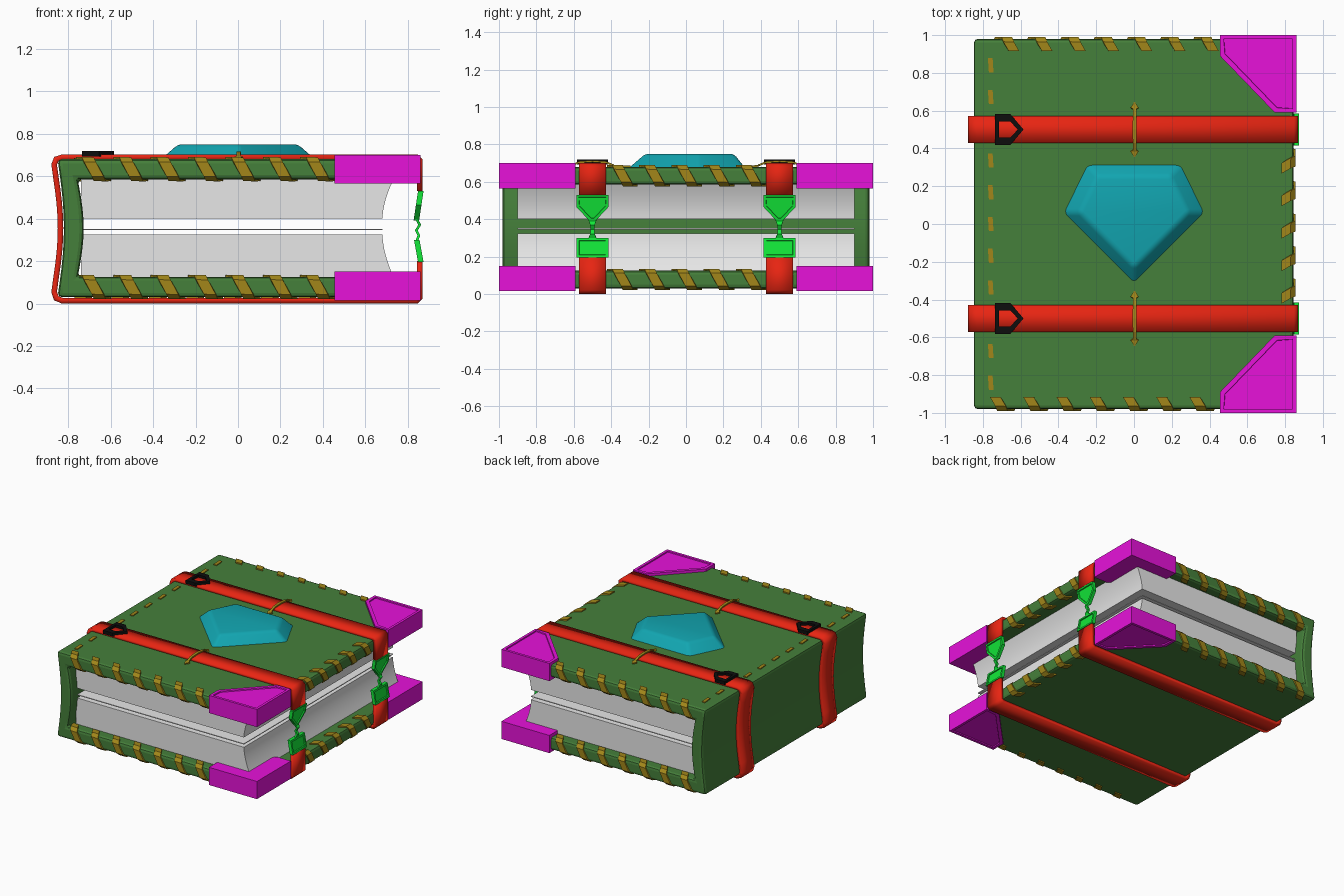
import bpy, bmesh, math
from mathutils import Vector

cube = bpy.data.objects.get("Cube")
if cube:
    bpy.data.objects.remove(cube, do_unlink=True)


def material(name, rgb):
    m = bpy.data.materials.new(name)
    m.use_nodes = True
    m.diffuse_color = (*rgb, 1)
    m.node_tree.nodes["Principled BSDF"].inputs["Base Color"].default_value = (*rgb, 1)
    return m


GREEN = material("cover green", (0.06, 0.215, 0.043))
RED = material("strap red", (0.8, 0.018, 0.006))
MAGENTA = material("corner magenta", (0.8, 0.006, 0.7))
PAGE = material("page grey", (0.8, 0.8, 0.8))
GOLD = material("stitch gold", (0.36, 0.24, 0.01))
TEAL = material("gem teal", (0.006, 0.38, 0.44))
CLASP = material("clasp green", (0.006, 0.8, 0.04))
BLACK = material("buckle black", (0.004, 0.004, 0.004))


def finish(bm, name, mat, smooth=None, thick=0):
    """Turn a bmesh into an object, optionally thickened and smoothed."""
    bmesh.ops.recalc_face_normals(bm, faces=bm.faces)
    mesh = bpy.data.meshes.new(name)
    bm.to_mesh(mesh)
    bm.free()
    mesh.materials.append(mat)
    ob = bpy.data.objects.new(name, mesh)
    bpy.context.collection.objects.link(ob)
    if smooth:
        bpy.ops.object.select_all(action="DESELECT")
        ob.select_set(True)
        bpy.context.view_layer.objects.active = ob
        bpy.ops.object.shade_smooth_by_angle(angle=math.radians(smooth))
    if thick:
        mod = ob.modifiers.new("thickness", "SOLIDIFY")
        mod.thickness, mod.offset, mod.use_even_offset = thick, 0, True
    return ob


def prism(pts, axis, lo, hi):
    """Extrude a 2D outline along an axis."""
    place = {"x": lambda a, b, t: (t, a, b),
             "y": lambda a, b, t: (a, t, b),
             "z": lambda a, b, t: (a, b, t)}[axis]
    bm = bmesh.new()
    ends = [[bm.verts.new(place(a, b, t)) for a, b in pts] for t in (lo, hi)]
    bm.faces.new(ends[0])
    bm.faces.new(ends[1])
    n = len(pts)
    for i in range(n):
        j = (i + 1) % n
        bm.faces.new((ends[0][i], ends[0][j], ends[1][j], ends[1][i]))
    bmesh.ops.recalc_face_normals(bm, faces=bm.faces)
    return bm


def bevel_sharp(bm, width, segments, keep=lambda e: True):
    edges = [e for e in bm.edges if e.calc_face_angle(0) > 0.5 and keep(e)]
    bmesh.ops.bevel(bm, geom=edges, offset=width, segments=segments,
                    profile=0.5, affect="EDGES", clamp_overlap=True)


def recess(bm, direction, rim, depth):
    """Sink a panel inside the end face that looks along a direction."""
    bm.normal_update()
    face = max(bm.faces, key=lambda f: f.normal.dot(Vector(direction)) + f.calc_area() * 0.01)
    bmesh.ops.inset_region(bm, faces=[face], thickness=rim)
    bmesh.ops.inset_region(bm, faces=[face], thickness=0.002, depth=-depth)


def ribbon(bm, pts, side, widths):
    """Lay a flat strip along points, spread along the side vector."""
    side = Vector(side)
    rows = [[bm.verts.new(Vector(p) + side * (s * w / 2)) for s in (-1, 1)]
            for p, w in zip(pts, widths)]
    for a, b in zip(rows, rows[1:]):
        bm.faces.new((a[0], a[1], b[1], b[0]))


MID = 0.355


def spine(x, dip, half, steps=10):
    """Vertical spine curve that bends toward +x in its middle."""
    return [(x + dip * math.cos(math.pi / 2 * t), MID + half * t)
            for t in (1 - 2 * i / steps for i in range(steps + 1))]


# Cover with a hollow-backed spine
outline = [(0.845, 0.68)] + spine(-0.85, 0.03, 0.325) + [(0.845, 0.03), (0.845, 0.125)]
outline += spine(-0.755, 0.028, 0.23)[::-1] + [(0.845, 0.585)]
bm = prism(outline, "y", -0.98, 0.98)
bevel_sharp(bm, 0.02, 2)
finish(bm, "cover", GREEN, smooth=20)

# Page blocks with a curved fore edge, and a loose sheet between them
for name, flat, inner in (("upper_pages", 0.59, 0.4), ("lower_pages", 0.12, 0.325)):
    edge = [(0.68 + 0.055 * t ** 1.7, inner + (flat - inner) * t)
            for t in (i / 6 for i in range(7))]
    finish(prism([(-0.74, inner)] + edge + [(-0.74, flat)], "y", -0.9, 0.9),
           name, PAGE, smooth=25)
finish(prism([(-0.73, 0.346), (0.68, 0.346), (0.68, 0.352), (-0.73, 0.352)],
             "y", -0.9, 0.9), "loose_sheet", PAGE)

# Corner guards with sunken outer panels
for s, side in ((-1, "front"), (1, "back")):
    guard = [(0.455, s), (0.86, s), (0.86, 0.59 * s), (0.745, 0.59 * s), (0.455, 0.89 * s)]
    for level, lo, hi, d in (("upper", 0.565, 0.7, 1), ("lower", 0.015, 0.15, -1)):
        bm = prism(guard, "z", lo, hi)
        recess(bm, (0, 0, d), 0.028, 0.008)
        finish(bm, f"{level}_{side}_corner", MAGENTA)

# Straps, buckles, clasps and tie threads
path = [(0.856, 0.53), (0.856, 0.675), (0.842, 0.688), (-0.83, 0.688), (-0.856, 0.68), (-0.866, 0.655)]
path += spine(-0.866, 0.03, 0.29)[1:-1]
path += [(-0.866, 0.055), (-0.856, 0.025), (-0.83, 0.014), (0.842, 0.014), (0.856, 0.027), (0.856, 0.2)]


def pointed(x0, x1, x2, half, y):
    return [(x0, y - half), (x1, y - half), (x2, y), (x1, y + half), (x0, y + half)]


def leaning_clasp(name, pts, slope, pivot, rim):
    bm = prism(pts, "x", 0.848, 0.874)
    if rim:
        recess(bm, (1, 0, 0), rim, 0.008)
    for v in bm.verts:
        v.co.x += slope * (v.co.z - pivot)
    finish(bm, name, CLASP)


for y, side in ((-0.5, "front"), (0.5, "back")):
    bm = bmesh.new()
    ribbon(bm, [(x, y, z) for x, z in path], (0, 1, 0), [0.142] * len(path))
    finish(bm, f"{side}_strap", RED, smooth=30, thick=0.026)

    # Buckle frame: outer and inner pentagons bridged, then thickened
    bm = bmesh.new()
    outer, inner = ([bm.verts.new((a, b, 0.706)) for a, b in p] for p in
                    (pointed(-0.735, -0.655, -0.585, 0.082, y),
                     pointed(-0.715, -0.655, -0.615, 0.042, y)))
    for i in range(5):
        j = (i + 1) % 5
        bm.faces.new((outer[i], outer[j], inner[j], inner[i]))
    finish(bm, f"{side}_buckle", BLACK, thick=0.026)

    # Clasp halves joined by a hook
    leaning_clasp(f"{side}_clasp_plate", [(y - 0.085, 0.53), (y - 0.085, 0.465), (y - 0.015, 0.39),
                  (y + 0.015, 0.39), (y + 0.085, 0.465), (y + 0.085, 0.53)], 0.15, 0.53, 0.016)
    leaning_clasp(f"{side}_clasp_base", [(y - 0.085, 0.195), (y + 0.085, 0.195),
                  (y + 0.085, 0.3), (y - 0.085, 0.3)], -0.18, 0.195, 0.02)
    bm = bmesh.new()
    ribbon(bm, [(0.84, y, 0.4), (0.856, y, 0.37), (0.84, y, 0.345), (0.852, y, 0.32), (0.84, y, 0.29)],
           (0, 1, 0), [0.045, 0.025, 0.02, 0.025, 0.05])
    finish(bm, f"{side}_clasp_hook", CLASP, thick=0.012)

    # Thread tied over the strap, with a leaf tip at each end
    bm = bmesh.new()
    half = [(0.145, 0.682, 0.004), (0.115, 0.686, 0.042), (0.108, 0.69, 0.018), (0.07, 0.705, 0.018)]
    arc = half + [(0, 0.71, 0.022)] + [(-d, z, w) for d, z, w in half[::-1]]
    ribbon(bm, [(0.003, y + d, z) for d, z, w in arc], (1, 0, 0), [w for d, z, w in arc])
    finish(bm, f"{side}_tie_thread", GOLD, thick=0.01)

# Gem on the top cover
gem = [(-0.25, 0.315), (0.25, 0.315), (0.375, 0.06), (0, -0.315), (-0.375, 0.06)]
bm = prism(gem, "z", 0.675, 0.75)
for v in bm.verts:
    if v.co.z > 0.7:
        v.co.x *= 0.77
        v.co.y = 0.06 + (v.co.y - 0.06) * 0.77
bevel_sharp(bm, 0.02, 3, lambda e: max(v.co.z for v in e.verts) > 0.7)
finish(bm, "gem", TEAL, smooth=25)

# Slanted stitches wrapped over the cover edges: outward, along, height
wrap = [(-0.065, -0.05, 0.683), (-0.018, -0.022, 0.683), (0.003, -0.012, 0.664),
        (0.003, 0.024, 0.601), (-0.018, 0.034, 0.582), (-0.06, 0.058, 0.582)]
long_edge = [-0.685 + 0.176 * i for i in range(7)]
edges = (("front", -90, 0.98, long_edge),
         ("back", 90, 0.98, [-x for x in long_edge]),
         ("fore_edge", 0, 0.845, [0.172 * i for i in range(-2, 3)]))
for side, angle, reach, spots in edges:
    u = Vector((math.cos(math.radians(angle)), math.sin(math.radians(angle)), 0))
    v = Vector((-u.y, u.x, 0))
    for level, drop in (("upper", 0), ("lower", 0.555)):
        bm = bmesh.new()
        for spot in spots:
            ribbon(bm, [u * (reach + o) + v * (spot + a) + Vector((0, 0, z - drop))
                        for o, a, z in wrap], v, [0.056] * len(wrap))
        finish(bm, f"{level}_{side}_stitches", GOLD, thick=0.012)

# Running stitches beside the spine
bm = bmesh.new()
for i in range(-5, 6):
    y = 0.168 * i
    ribbon(bm, [(-0.761, y + 0.038, 0.682), (-0.756, y - 0.038, 0.682)], (1, 0, 0), [0.025] * 2)
finish(bm, "spine_stitches", GOLD, thick=0.009)
